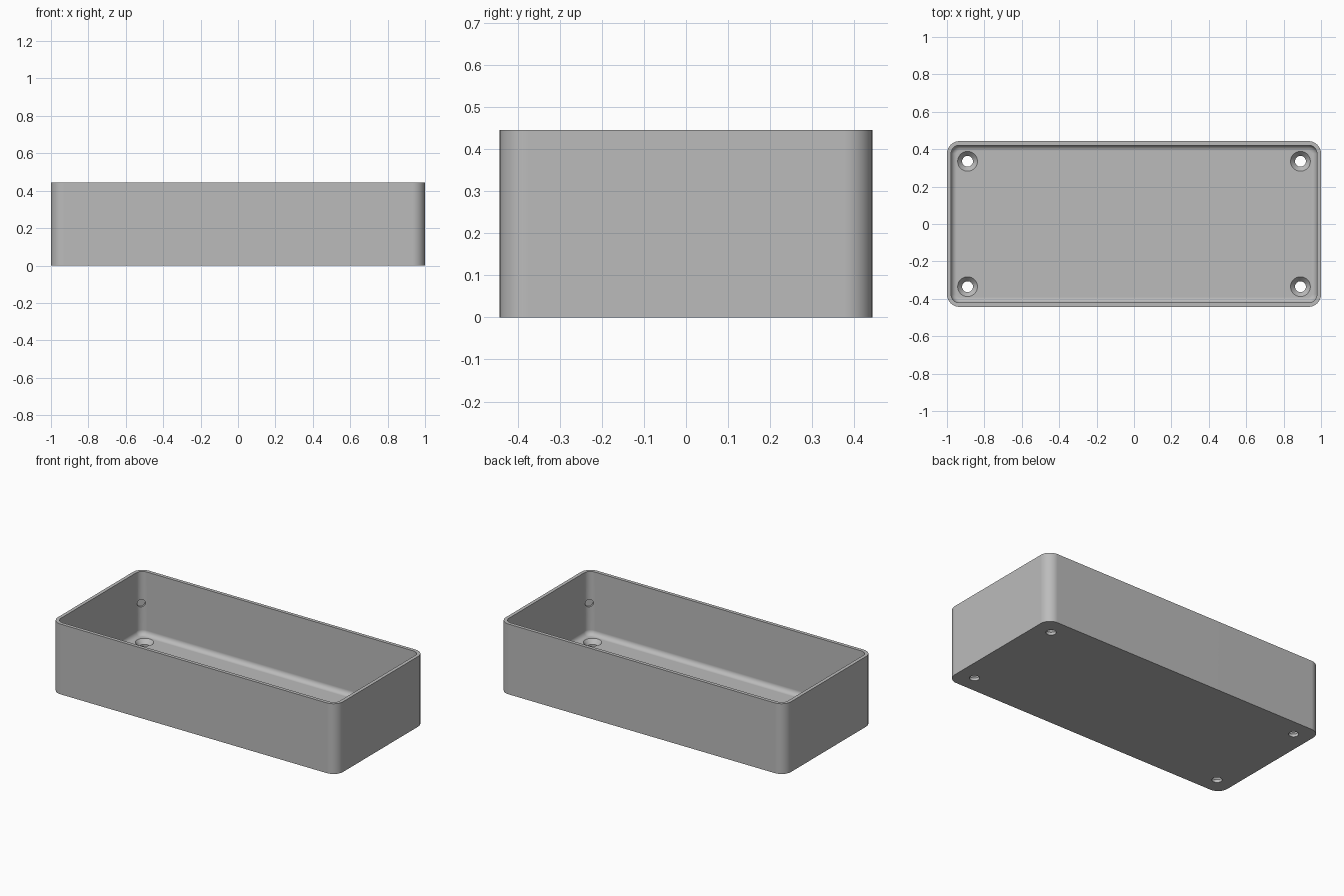
import bpy, bmesh
from math import cos, sin, pi
from mathutils import Matrix, Vector

cube = bpy.data.objects.get("Cube")
if cube:
    bpy.data.objects.remove(cube, do_unlink=True)

HALF_X, HALF_Y, HEIGHT = 1.0, 0.443, 0.445
CORNER, WALL, FLOOR, FILLET = 0.067, 0.022, 0.045, 0.03
HOLE_X, HOLE_Y = 0.89, 0.335

grey = bpy.data.materials.new("plain_grey")
grey.use_nodes = True
colour = (0.5, 0.5, 0.5, 1)
grey.diffuse_color = colour
grey.node_tree.nodes["Principled BSDF"].inputs["Base Color"].default_value = colour


def rounded_ring(bm, inset, z, steps=10):
    """Rounded rectangle of vertices, inset from the outer outline."""
    r = CORNER - inset
    cx, cy = HALF_X - CORNER, HALF_Y - CORNER
    ring = []
    for q, (sx, sy) in enumerate([(1, 1), (-1, 1), (-1, -1), (1, -1)]):
        for i in range(steps + 1):
            a = (q + i / steps) * pi / 2
            ring.append(bm.verts.new((sx * cx + r * cos(a), sy * cy + r * sin(a), z)))
    return ring


def round_ring(bm, r, z, n=32):
    return [bm.verts.new((r * cos(2 * pi * i / n), r * sin(2 * pi * i / n), z)) for i in range(n)]


def loft(bm, rings):
    """Join successive rings with quads and cap both ends."""
    for a, b in zip(rings, rings[1:]):
        for i in range(len(a)):
            j = (i + 1) % len(a)
            bm.faces.new((a[i], a[j], b[j], b[i]))
    bm.faces.new(rings[0])
    bm.faces.new(rings[-1])
    bmesh.ops.recalc_face_normals(bm, faces=bm.faces[:])


def make_object(name, bm):
    mesh = bpy.data.meshes.new(name)
    bm.to_mesh(mesh)
    bm.free()
    mesh.materials.append(grey)
    obj = bpy.data.objects.new(name, mesh)
    bpy.context.collection.objects.link(obj)
    return obj


# Open tray: outer wall, rim, inner wall, floor fillet
bm = bmesh.new()
profile = [(0, 0), (0, HEIGHT), (WALL, HEIGHT)]
for k in range(7):
    a = k / 6 * pi / 2
    profile.append((WALL + FILLET * (1 - cos(a)), FLOOR + FILLET * (1 - sin(a))))
loft(bm, [rounded_ring(bm, inset, z) for inset, z in profile])
tray = make_object("tray", bm)

# Cutters: countersunk screw holes and shallow corner dimples
cutters = []
for sx in (-1, 1):
    for sy in (-1, 1):
        bm = bmesh.new()
        loft(bm, [round_ring(bm, r, z) for r, z in
                  [(0.029, -0.05), (0.029, 0.018), (0.053, FLOOR), (0.053, 0.06)]])
        bm.transform(Matrix.Translation((sx * HOLE_X, sy * HOLE_Y, 0)))
        cutters.append(make_object("screw_hole_cutter", bm))

        bm = bmesh.new()
        loft(bm, [round_ring(bm, 0.024, z) for z in (-0.03, 0.01)])
        reach = (CORNER - WALL) * cos(pi / 4)
        spot = Vector((sx * (HALF_X - CORNER + reach), sy * (HALF_Y - CORNER + reach), 0.245))
        turn = Vector((sx, sy, 0)).to_track_quat('Z', 'Y').to_matrix().to_4x4()
        bm.transform(Matrix.Translation(spot) @ turn)
        cutters.append(make_object("dimple_cutter", bm))

bpy.ops.object.select_all(action='DESELECT')
tray.select_set(True)
bpy.context.view_layer.objects.active = tray
for cutter in cutters:
    cutter.hide_render = True
    mod = tray.modifiers.new("cut", 'BOOLEAN')
    mod.operation = 'DIFFERENCE'
    mod.solver = 'EXACT'
    mod.object = cutter
    bpy.ops.object.modifier_apply(modifier=mod.name)
    bpy.data.objects.remove(cutter, do_unlink=True)

# Smooth rounded corners while keeping flat faces flat
bpy.ops.object.shade_smooth_by_angle(angle=pi / 6)
normals = tray.modifiers.new("flat_normals", 'WEIGHTED_NORMAL')
normals.keep_sharp = True
